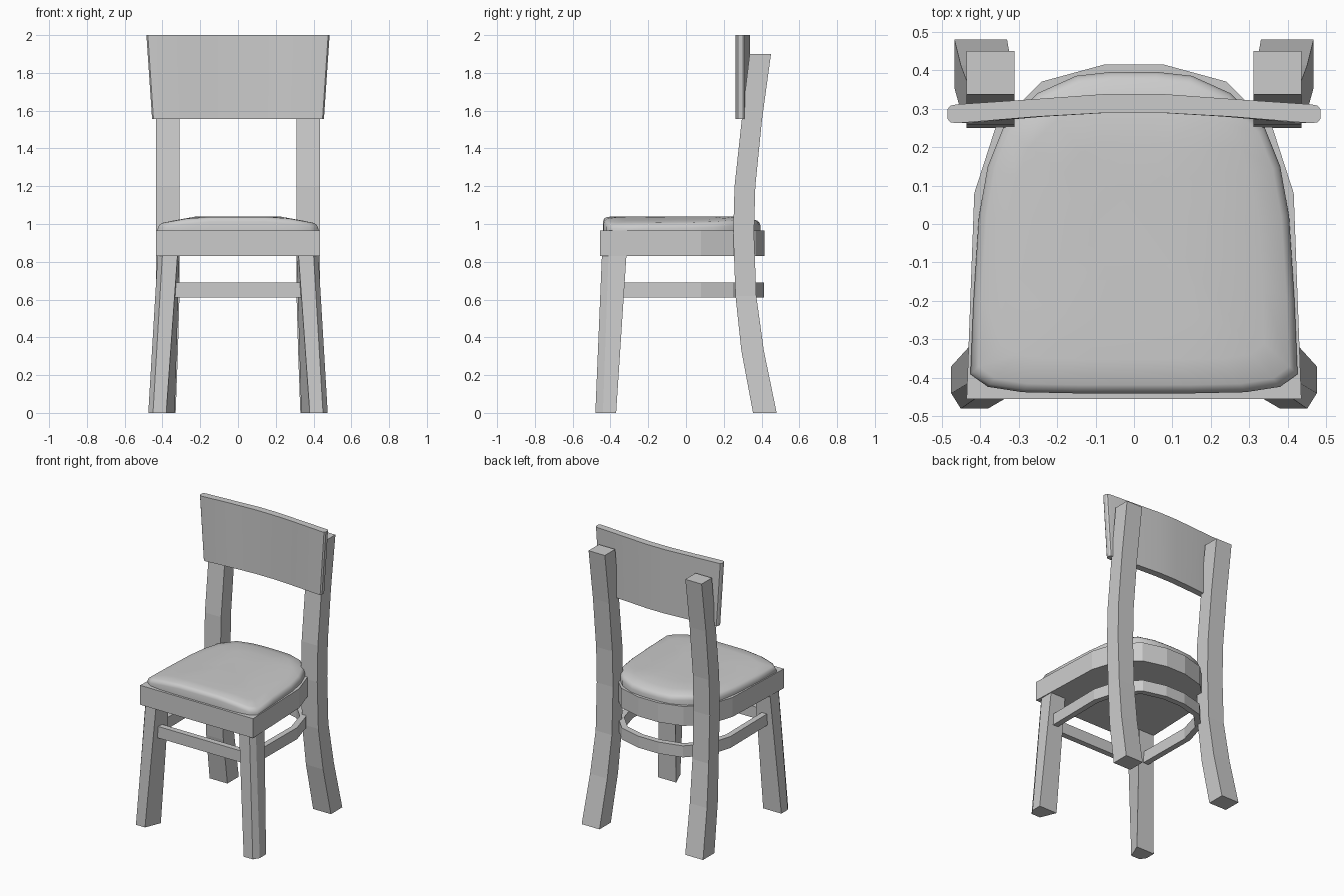
import bpy, bmesh, math

if "Cube" in bpy.data.objects:
    bpy.data.objects.remove(bpy.data.objects["Cube"])


def finish(name, bm, smooth=None):
    bmesh.ops.recalc_face_normals(bm, faces=bm.faces)
    mesh = bpy.data.meshes.new(name)
    bm.to_mesh(mesh)
    bm.free()
    obj = bpy.data.objects.new(name, mesh)
    bpy.context.collection.objects.link(obj)
    if smooth:
        bpy.ops.object.select_all(action='DESELECT')
        obj.select_set(True)
        bpy.context.view_layer.objects.active = obj
        bpy.ops.object.shade_smooth_by_angle(angle=math.radians(smooth))
    return obj


def loft(name, rings, closed=False, smooth=None):
    """Skin equal-length rings; cap the ends, or join last to first."""
    bm = bmesh.new()
    loops = [[bm.verts.new(p) for p in ring] for ring in rings]
    n = len(loops[0])
    pairs = list(zip(loops, loops[1:]))
    if closed:
        pairs.append((loops[-1], loops[0]))
    for a, b in pairs:
        for i in range(n):
            j = (i + 1) % n
            bm.faces.new((a[i], a[j], b[j], b[i]))
    if not closed:
        bm.faces.new(loops[0])
        bm.faces.new(loops[-1])
    return finish(name, bm, smooth)


def mirrored(half):
    """Complete a right-hand half outline across x = 0."""
    return half + [(-x, y) for x, y in reversed(half)]


def at(outline, z):
    return [(x, y, z) for x, y in outline]


# Seat frame: straight front, rounded faceted back
seat = mirrored([(.435, -.455), (.415, .08), (.36, .25), (.24, .37), (.075, .415)])
loft("seat_frame", [at(seat, .83), at(seat, .965)])

# Padded cushion, crowned from side to side
pad = mirrored([(.15, -.44), (.29, -.437), (.38, -.423), (.425, -.39), (.417, -.2),
                (.403, .02), (.38, .15), (.34, .25), (.25, .34), (.15, .385), (.06, .395)])


def pad_ring(scale, drop):
    ring = []
    for x, y in pad:
        x, y = x * scale, y * scale
        crown = .036 * max(0, (abs(x) - .22) / .2)
        back = .02 * max(0, (y - .28) / .1)
        ring.append((x, y, max(.965, 1.04 - max(crown, back) - drop)))
    return ring


loft("cushion", [at(pad, .96), pad_ring(1, .028), pad_ring(.985, .011), pad_ring(.95, .002),
                 pad_ring(.8, 0), pad_ring(.55, 0), pad_ring(.25, 0)], smooth=50)

# Stretcher hoop under the seat
outer = mirrored([(.395, -.41), (.40, .08), (.35, .25), (.235, .37), (.075, .412)])
inner = mirrored([(.355, -.37), (.36, .07), (.315, .23), (.215, .335), (.068, .372)])
loft("stretcher", [at(outer, .61), at(outer, .69), at(inner, .69), at(inner, .61)], closed=True)

# Front legs: splayed, with the outer corner cut off
foot = [(.475, -.37), (.475, -.44), (.45, -.48), (.38, -.48), (.335, -.37)]
top = [(.425, -.315), (.425, -.41), (.40, -.445), (.32, -.445), (.31, -.315)]
# Back legs: (z, front y, back y, inner x, outer x)
curve = [(0, .355, .48, .33, .467), (.33, .293, .412, .318, .45), (.62, .262, .372, .31, .435),
         (.95, .25, .36, .31, .435), (1.2, .257, .367, .31, .435),
         (1.55, .295, .402, .31, .435), (1.9, .337, .45, .31, .435)]
for side, s in (("right", 1), ("left", -1)):
    loft("front_leg_" + side, [[(s * x, y, z) for x, y in o] for o, z in ((foot, 0), (top, .84))])
    loft("back_leg_" + side, [[(s * a, f, z), (s * b, f, z), (s * b, k, z), (s * a, k, z)]
                              for z, f, k, a, b in curve])

# Backrest board: gently bowed, rounded ends, wider at the top
board = mirrored([(.07, .289), (.25, .279), (.46, .262), (.477, .264), (.485, .274),
                  (.485, .297), (.478, .307), (.46, .311)])
board = board[:8] + [(.25, .325), (.07, .338), (-.07, .338), (-.25, .325)] + board[8:]
loft("backrest", [[(x * .938, y, 1.555) for x, y in board], at(board, 2.0)], smooth=30)
